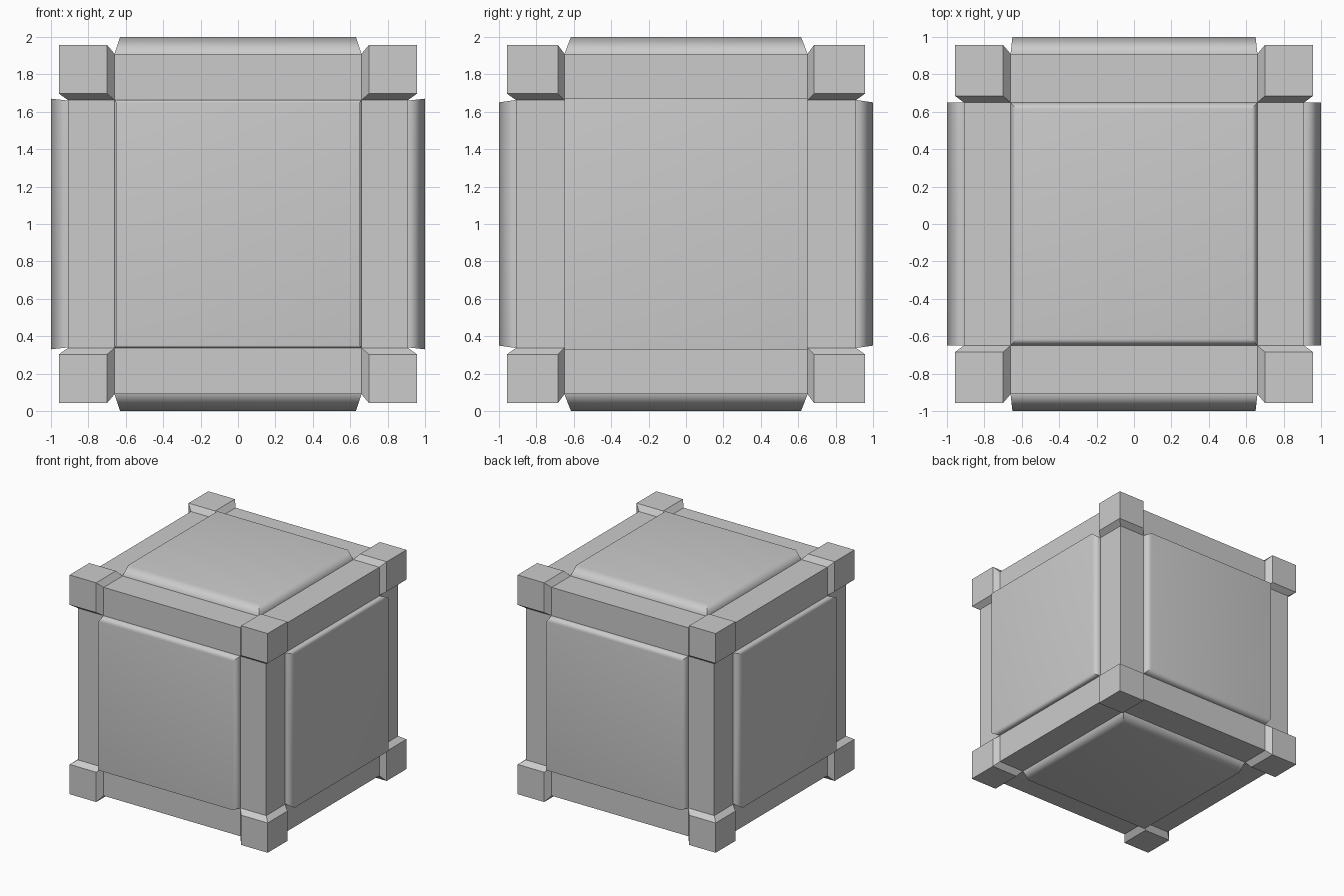
import bpy, bmesh
from mathutils import Vector
from itertools import product

if "Cube" in bpy.data.objects:
    bpy.data.objects.remove(bpy.data.objects["Cube"])

CENTER = Vector((0, 0, 1))
FRAME, PANEL, BLOCK = 0.91, 1.0, 0.957


def finish(bm, name):
    bmesh.ops.recalc_face_normals(bm, faces=bm.faces)
    me = bpy.data.meshes.new(name)
    bm.to_mesh(me)
    bm.free()
    ob = bpy.data.objects.new(name, me)
    ob.location = CENTER
    bpy.context.collection.objects.link(ob)
    return ob


def panel(name, axis, sign, base, top):
    """Raised panel: frustum on one side of the cube, softly shaded rim."""
    others = [i for i in range(3) if i != axis]
    bm = bmesh.new()
    rings = []
    for height, half in ((0.89, base), (FRAME, base), (PANEL, top)):
        ring = []
        for a, b in ((-1, -1), (1, -1), (1, 1), (-1, 1)):
            co = [0, 0, 0]
            co[axis] = sign * height
            co[others[0]], co[others[1]] = a * half[0], b * half[1]
            ring.append(bm.verts.new(co))
        rings.append(ring)
    for lo, hi in zip(rings, rings[1:]):
        for i in range(4):
            j = (i + 1) % 4
            bm.faces.new((lo[i], lo[j], hi[j], hi[i]))
    bm.faces.new(rings[2])
    bm.faces.new(rings[0])
    for f in bm.faces:
        f.smooth = True
    for lo, hi in zip(rings, rings[1:]):      # mitred corners stay crisp
        for a, b in zip(lo, hi):
            bm.edges.get((a, b)).smooth = False
    for i in range(4):
        bm.edges.get((rings[0][i], rings[0][(i + 1) % 4])).smooth = False
    ob = finish(bm, name)
    mod = ob.modifiers.new("soft_rim", 'WEIGHTED_NORMAL')
    mod.keep_sharp = True


def corner_block(name, signs):
    """Corner cap: outer cube flaring down onto the frame."""
    outer = ((0.70, BLOCK), (0.685, BLOCK), (0.697, BLOCK))
    inner = ((0.66, FRAME), (0.65, FRAME), (0.663, FRAME))
    bm = bmesh.new()
    for box in (outer, inner):
        for p in product(*box):
            bm.verts.new([s * c for s, c in zip(signs, p)])
    res = bmesh.ops.convex_hull(bm, input=bm.verts)
    loose = [v for v in bm.verts if not v.link_faces]
    bmesh.ops.delete(bm, geom=loose, context='VERTS')
    bmesh.ops.dissolve_limit(bm, angle_limit=0.01, verts=bm.verts, edges=bm.edges)
    finish(bm, name)


# Frame body
bm = bmesh.new()
bmesh.ops.create_cube(bm, size=2 * FRAME)
finish(bm, "frame")

# Six raised panels
panel("right_panel", 0, 1, (0.65, 0.66), (0.65, 0.67))
panel("left_panel", 0, -1, (0.65, 0.66), (0.65, 0.67))
panel("front_panel", 1, -1, (0.66, 0.663), (0.65, 0.65))
panel("back_panel", 1, 1, (0.66, 0.663), (0.65, 0.65))
panel("top_panel", 2, 1, (0.66, 0.65), (0.63, 0.615))
panel("bottom_panel", 2, -1, (0.66, 0.65), (0.63, 0.615))

# Eight corner blocks
for sx, sy, sz in product((-1, 1), repeat=3):
    label = "_".join(("top" if sz > 0 else "bottom",
                      "back" if sy > 0 else "front",
                      "right" if sx > 0 else "left"))
    corner_block(label + "_corner", (sx, sy, sz))
